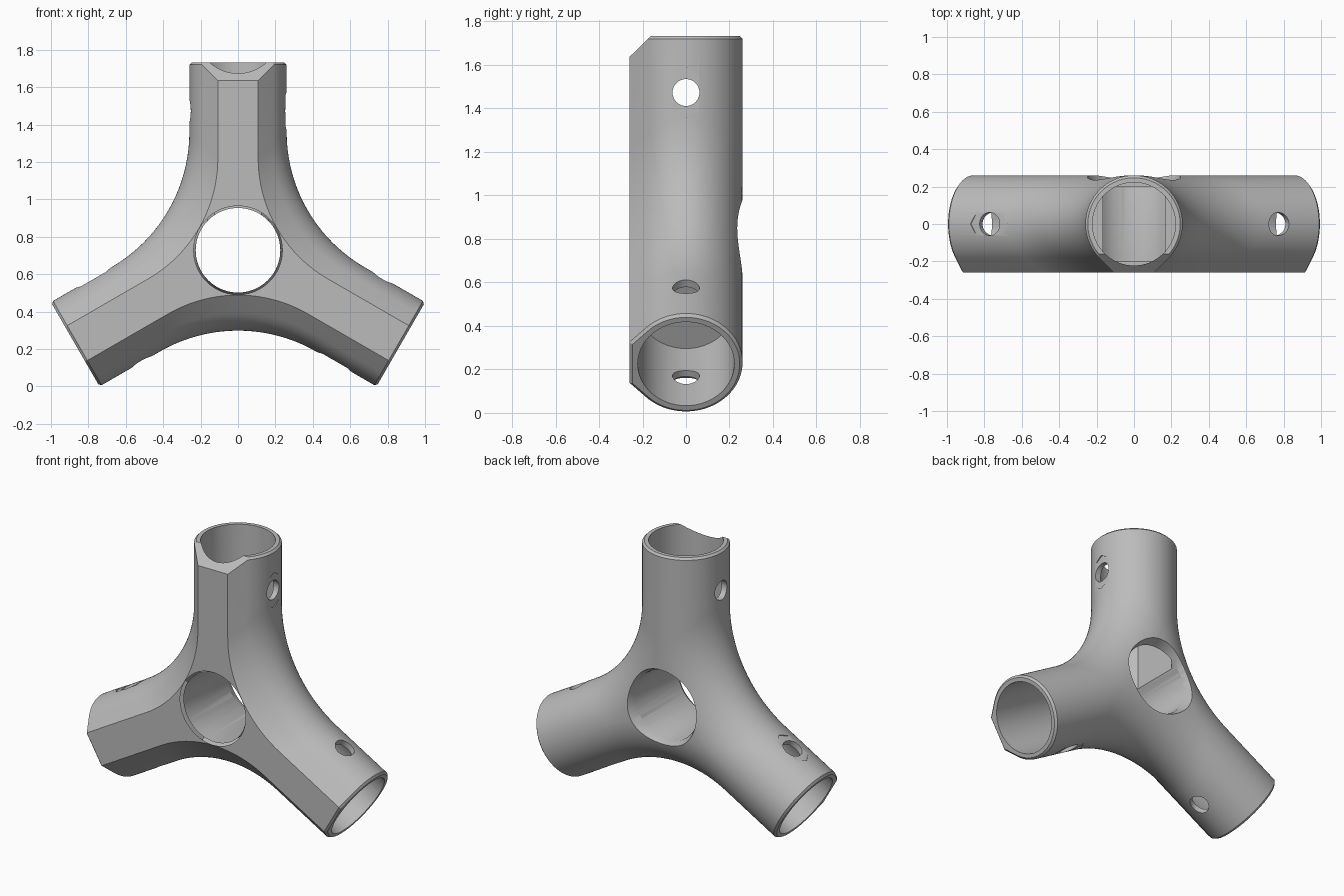
import bpy, bmesh, math
from math import radians, sin, cos, sqrt
from mathutils import Matrix, Vector

R, L, HUB_Z = 0.26, 1.005, 0.728      # pipe radius, arm length, hub height
BORE, STOP, HOLE = 0.222, 0.48, 0.226
EDGE = 0.013                          # rounding of the pipe mouths

if "Cube" in bpy.data.objects:
    bpy.data.objects.remove(bpy.data.objects["Cube"])

grey = bpy.data.materials.new("plain grey")
grey.use_nodes = True
colour = (0.5, 0.5, 0.5, 1)
grey.diffuse_color = colour
grey.node_tree.nodes["Principled BSDF"].inputs["Base Color"].default_value = colour


def arm_frame(k):
    """Local z runs out along arm k, local y is depth."""
    return Matrix.Translation((0, 0, HUB_Z)) @ Matrix.Rotation(k * radians(120), 4, 'Y')


def finish(bm, name):
    bmesh.ops.recalc_face_normals(bm, faces=bm.faces)
    mesh = bpy.data.meshes.new(name)
    bm.to_mesh(mesh)
    bm.free()
    obj = bpy.data.objects.new(name, mesh)
    bpy.context.collection.objects.link(obj)
    mesh.materials.append(grey)
    return obj


cutters = []


def cut_cone(name, matrix, r1, r2, depth, sides=64):
    bm = bmesh.new()
    bmesh.ops.create_cone(bm, cap_ends=True, segments=sides, radius1=r1,
                          radius2=r2, depth=depth, matrix=matrix)
    cutters.append(finish(bm, name))


def cut_prism(name, matrix, points, axis):
    """Extrude a closed outline along the given vector."""
    bm = bmesh.new()
    face = bm.faces.new([bm.verts.new(p) for p in points])
    out = bmesh.ops.extrude_face_region(bm, geom=[face])["geom"]
    bmesh.ops.translate(bm, vec=axis, verts=[v for v in out if isinstance(v, bmesh.types.BMVert)])
    bm.transform(matrix)
    cutters.append(finish(bm, name))


# Body: outline slices stacked through the depth, each with filleted crotches
t = R * math.tan(radians(22.5))
sections = [(t, -R)]
for i in range(33):
    a = radians(-45 + 134 * i / 32)
    sections.append((R * cos(a), R * sin(a)))

STEPS = 20
shrink = 1 - EDGE / R
bm = bmesh.new()
loops = []
for w, y in sections:
    rho = 0.68 + 0.6 * w
    loop = []
    for k in range(3):
        pts = [(-w, y, L - EDGE), (-w * shrink, y * shrink, L),
               (w * shrink, y * shrink, L), (w, y, L - EDGE)]
        for s in range(STEPS + 1):
            b = radians(60) * s / STEPS
            pts.append((w + rho - rho * cos(b), y, (w + rho) / sqrt(3) - rho * sin(b)))
        loop += [bm.verts.new(arm_frame(k) @ Vector(p)) for p in pts]
    loops.append(loop)
n = len(loops[0])
per_arm = n // 3
for lo, hi in zip(loops, loops[1:]):
    for i in range(n):
        j = (i + 1) % n
        bm.faces.new((lo[i], lo[j], hi[j], hi[i]))
for loop in (loops[0], loops[-1]):
    bm.faces.new([v for i, v in enumerate(loop) if i % per_arm not in (1, 2)])
    for k in range(3):
        bm.faces.new(loop[k * per_arm:k * per_arm + 4])
body = finish(bm, "three_way_pipe_joint")

# Cutters repeated on every arm
across = Matrix.Rotation(radians(90), 4, 'Y')
for k in range(3):
    f = arm_frame(k)
    cut_cone("bore_cutter", f @ Matrix.Translation((0, 0, STOP + 0.4)), BORE, BORE, 0.8)
    # narrower chamfered channel from the stop to the hub
    outline = [(0.165, -0.16), (0.165, 0.16), (0.125, 0.2), (-0.125, 0.2),
               (-0.165, 0.16), (-0.165, -0.16), (-0.125, -0.2), (0.125, -0.2)]
    cut_prism("channel_cutter", f, [(x, y, 0.02) for x, y in outline], (0, 0, STOP))
    # screw hole and shallow nut seat
    side = f @ Matrix.Translation((0, 0, 0.745)) @ across
    cut_cone("screw_cutter", side, 0.062, 0.062, 0.8, 32)
    cut_cone("nut_cutter", side @ Matrix.Translation((0, 0, 0.303)) @ Matrix.Rotation(radians(90), 4, 'Z'),
             0.115, 0.115, 0.1, 6)
    # sloped cut at the front of the mouth
    wedge = [(-0.4, -0.36, L - 0.195), (-0.4, -0.06, L + 0.1), (-0.4, -0.36, L + 0.1)]
    cut_prism("mouth_cutter", f, wedge, (0.8, 0, 0))

# Hub opening with eased rims
through = Matrix.Translation((0, 0, HUB_Z)) @ Matrix.Rotation(radians(-90), 4, 'X')
cut_cone("hub_cutter", through, HOLE, HOLE, 0.9, 96)
cut_cone("back_rim_cutter", through @ Matrix.Translation((0, 0, 0.235)), HOLE - 0.004, 0.262, 0.09, 96)
cut_cone("front_rim_cutter", through @ Matrix.Translation((0, 0, -0.26)), 0.252, HOLE - 0.004, 0.05, 96)

# Apply the cuts and drop the cutters
for c in cutters:
    c.hide_render = True
    m = body.modifiers.new(c.name, 'BOOLEAN')
    m.operation, m.solver, m.object = 'DIFFERENCE', 'EXACT', c
bpy.context.view_layer.update()
graph = bpy.context.evaluated_depsgraph_get()
result = bpy.data.meshes.new_from_object(body.evaluated_get(graph))
body.modifiers.clear()
body.data = result
result.materials.clear()
result.materials.append(grey)
for p in result.polygons:
    p.material_index = 0
for c in cutters:
    bpy.data.objects.remove(c)

bpy.ops.object.select_all(action='DESELECT')
body.select_set(True)
bpy.context.view_layer.objects.active = body
bpy.ops.object.shade_smooth_by_angle(angle=radians(30))
